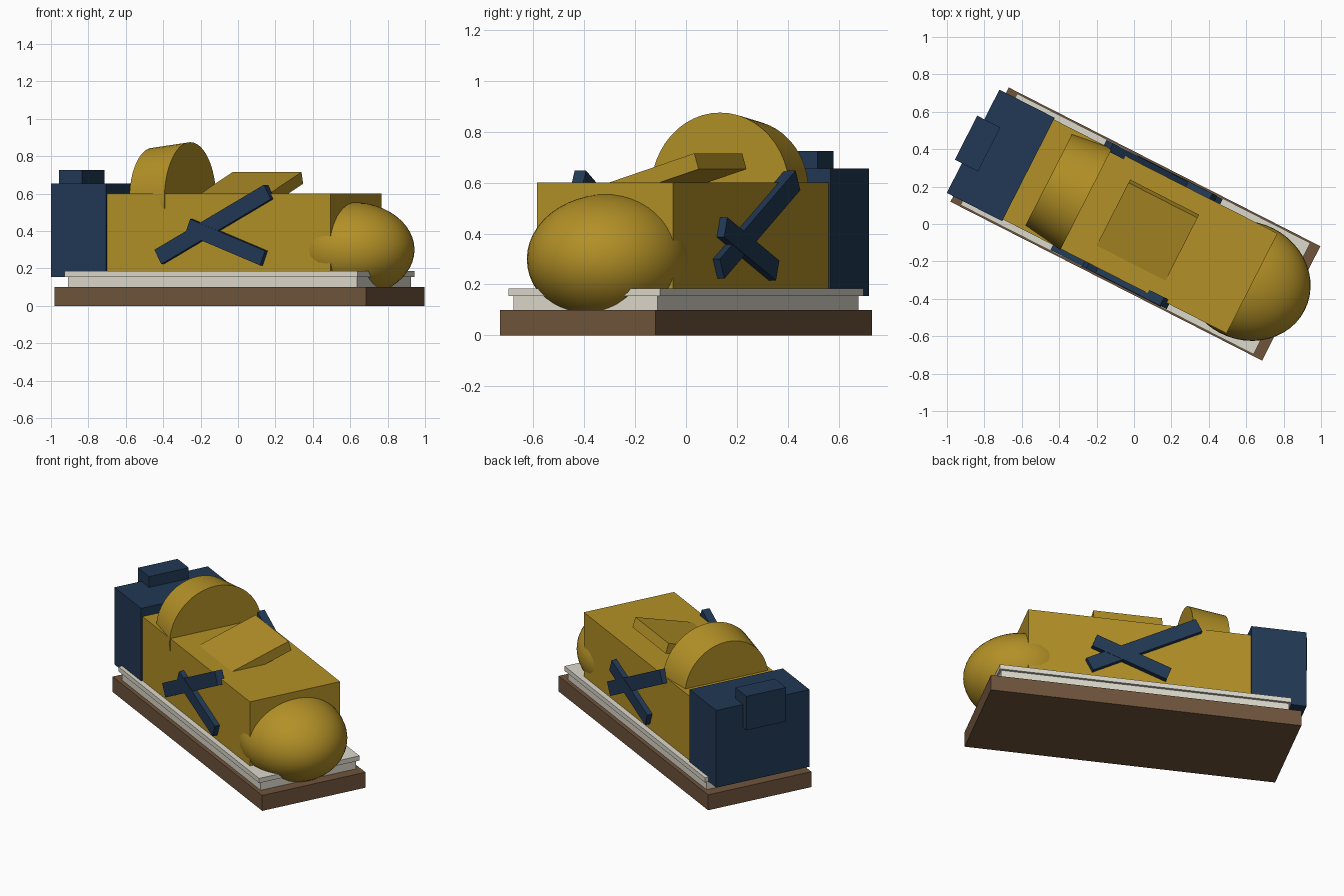
import bpy
from math import radians
from mathutils import Matrix, Vector

if "Cube" in bpy.data.objects:
    bpy.data.objects.remove(bpy.data.objects["Cube"])

# Whole model is turned about the vertical axis
FRAME = Matrix.Translation((0.0075, 0, 0)) @ Matrix.Rotation(radians(-27), 4, 'Z')


def material(name, rgb):
    m = bpy.data.materials.new(name)
    m.diffuse_color = (*rgb, 1)
    m.use_nodes = True
    m.node_tree.nodes["Principled BSDF"].inputs["Base Color"].default_value = m.diffuse_color
    return m


GOLD = material("gold", (0.45, 0.28, 0.02))
NAVY = material("navy", (0.015, 0.04, 0.09))
BROWN = material("wood", (0.16, 0.09, 0.045))
PALE = material("pale_stone", (0.72, 0.69, 0.60))


def finish(name, mat, loc, rot=(0, 'X'), size=(1, 1, 1)):
    ob = bpy.context.object
    ob.name = ob.data.name = name
    ob.data.materials.append(mat)
    ob.data.transform(Matrix.Diagonal((*size, 1)))
    ob.matrix_world = FRAME @ Matrix.Translation(Vector(loc)) @ Matrix.Rotation(radians(rot[0]), 4, rot[1])
    return ob


def box(name, mat, loc, size, rot=(0, 'X')):
    bpy.ops.mesh.primitive_cube_add(size=1)
    return finish(name, mat, loc, rot, size)


# Stepped plinth
box("base", BROWN, (0, 0, 0.05), (1.87, 0.686, 0.10))
box("lower_slab", PALE, (0, 0, 0.1275), (1.735, 0.635, 0.055))
box("upper_slab", PALE, (0, 0, 0.17), (1.758, 0.668, 0.03))

# Body
box("body", GOLD, (0, 0, 0.3925), (1.40, 0.60, 0.415))

# Rounded front end
bpy.ops.mesh.primitive_uv_sphere_add(segments=48, ring_count=24, radius=1)
finish("rounded_end", GOLD, (0.67, 0, 0.30), size=(0.346, 0.314, 0.255))
bpy.ops.object.shade_smooth_by_angle(angle=radians(40))

# Tapered drum across the top, axis along the body
bpy.ops.mesh.primitive_cone_add(vertices=48, radius1=0.275, radius2=0.305, depth=0.225)
finish("top_drum", GOLD, (-0.4075, 0, 0.57), (90, 'Y'))
bpy.ops.object.shade_smooth_by_angle(angle=radians(40))

# Sloping plate on top
box("sloping_plate", GOLD, (0.074, -0.002, 0.6255), (0.414, 0.40, 0.065), (17, 'X'))

# Rear block with its small cap
box("rear_block", NAVY, (-0.808, 0, 0.405), (0.332, 0.62, 0.50))
box("rear_cap", NAVY, (-0.947, 0, 0.615), (0.139, 0.264, 0.22))

# Crossed bars on both flanks, leaning opposite ways
for side, s in (("left", -1), ("right", 1)):
    box(f"long_bar_{side}", NAVY, (0.007, s * 0.305, 0.435), (0.743, 0.05, 0.087), (s * 27.9, 'Y'))
    box(f"short_bar_{side}", NAVY, (0.083, s * 0.307, 0.34), (0.48, 0.05, 0.083), (-s * 20.7, 'Y'))
